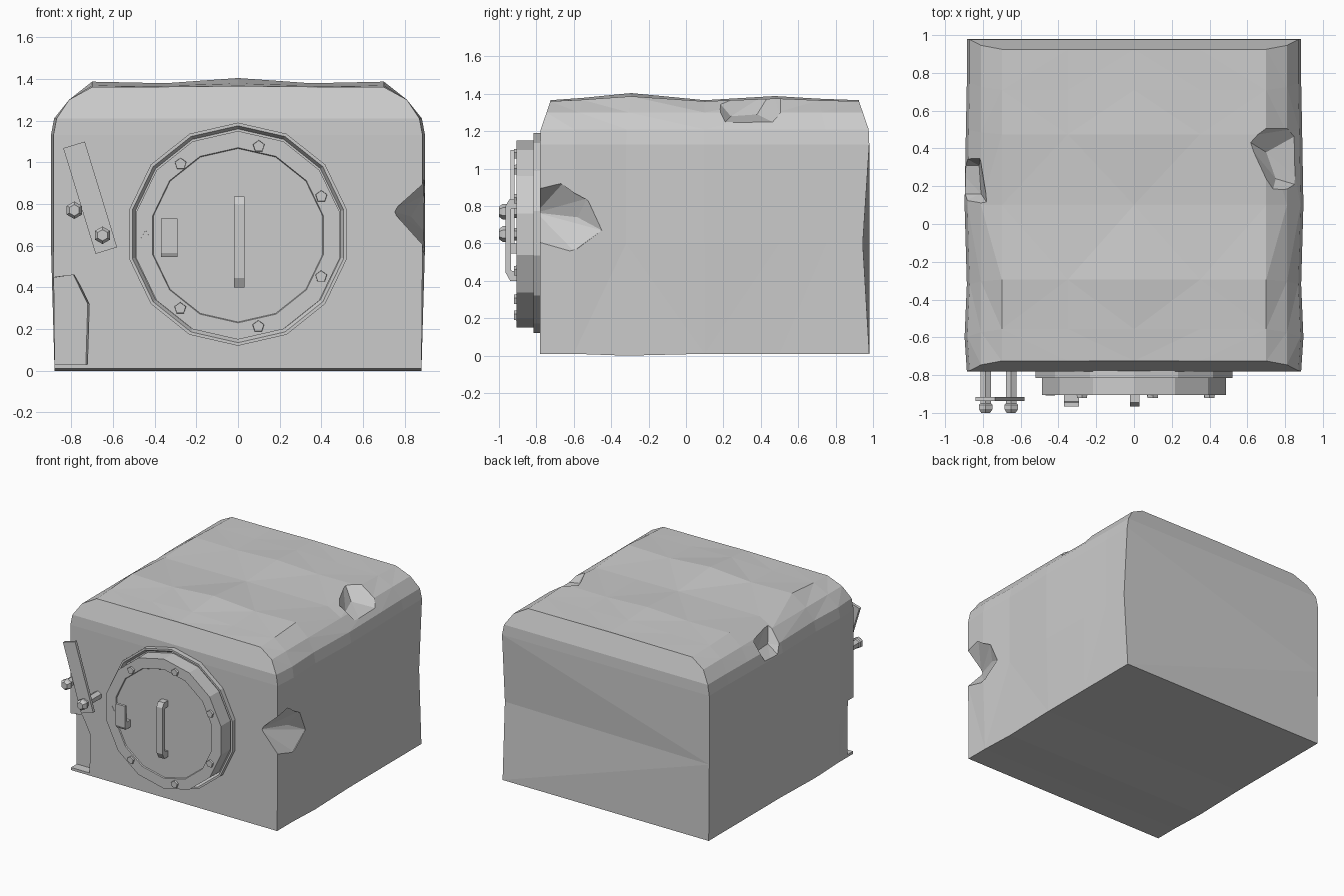
import bpy, bmesh, math
from mathutils import Vector, Matrix

if "Cube" in bpy.data.objects:
    bpy.data.objects.remove(bpy.data.objects["Cube"])

grey = bpy.data.materials.new("worn grey metal")
grey.diffuse_color = (0.6, 0.6, 0.6, 1)
grey.use_nodes = True
grey.node_tree.nodes["Principled BSDF"].inputs["Base Color"].default_value = grey.diffuse_color


def finish(name, bm):
    bmesh.ops.recalc_face_normals(bm, faces=bm.faces[:])
    me = bpy.data.meshes.new(name)
    bm.to_mesh(me)
    bm.free()
    ob = bpy.data.objects.new(name, me)
    bpy.context.collection.objects.link(ob)
    me.materials.append(grey)
    return ob


def lathe(name, cx, cz, prof, n, turn=0.0):
    """Turned part around a y axis; prof is a list of (radius, y)."""
    bm = bmesh.new()
    rings = []
    for r, y in prof:
        ring = []
        for i in range(n):
            a = turn + math.tau * i / n
            ring.append(bm.verts.new((cx + r * math.sin(a), y, cz + r * math.cos(a))))
        rings.append(ring)
    for a, b in zip(rings, rings[1:]):
        for i in range(n):
            j = (i + 1) % n
            bm.faces.new((a[i], a[j], b[j], b[i]))
    bm.faces.new(rings[0])
    bm.faces.new(rings[-1])
    return finish(name, bm)


def side_profile(name, x0, x1, pts):
    """Outline in (y, z) extruded along x."""
    bm = bmesh.new()
    f = bm.faces.new([bm.verts.new((x0, y, z)) for y, z in pts])
    ext = bmesh.ops.extrude_face_region(bm, geom=[f])
    bmesh.ops.translate(bm, vec=(x1 - x0, 0, 0),
                        verts=[g for g in ext["geom"] if isinstance(g, bmesh.types.BMVert)])
    return finish(name, bm)


def carve(target, pts):
    """Cut a convex dent, given by its hull points, out of the target."""
    bm = bmesh.new()
    for p in pts:
        bm.verts.new(p)
    bmesh.ops.convex_hull(bm, input=bm.verts[:])
    cutter = finish("dent_cutter", bm)
    cutter.hide_render = True
    mod = target.modifiers.new("dent", 'BOOLEAN')
    mod.operation, mod.solver, mod.object = 'DIFFERENCE', 'EXACT', cutter
    bpy.context.view_layer.objects.active = target
    bpy.ops.object.modifier_apply(modifier=mod.name)
    bpy.data.objects.remove(cutter)


# Body: chamfered section lofted along y, slightly beaten out of shape
half = [(0.88, 0.01), (0.885, 0.6), (0.885, 1.13), (0.87, 1.21), (0.81, 1.30), (0.70, 1.36), (0.35, 1.362)]
section = half + [(0, 1.366)] + [(-x, z) for x, z in reversed(half)]
rows = [-0.78, -0.6, -0.32, 0.1, 0.5, 0.75, 0.98]
top_wave = [0, 0.012, 0.038, 0.0, 0.022, 0.008, 0.0]
side_wave = [0, -0.012, 0.0, 0.012, -0.005, 0.0, 0.0]
bm = bmesh.new()
loft = []
for k, y0 in enumerate(rows):
    ring = []
    for i, (x, z) in enumerate(section):
        slope = 0.055 * max(0, min(1, (z - 1.2) / 0.16))
        t = (y0 + 0.78) / 1.76
        y = (-0.78 + slope) * (1 - t) + (0.98 - slope) * t
        if abs(x) < 0.5 and z > 1.3:
            z += top_wave[k] * (1 if x == 0 else 0.45)
        elif abs(x) == 0.70:
            z += top_wave[k] * 0.7
        elif abs(x) > 0.8 and 0.5 < z < 1.25:
            x += math.copysign(side_wave[k], x)
        if k == len(rows) - 1 and i == 1:
            y -= 0.035
        if k == 2 and z < 0.1:
            z = 0.0
        ring.append(bm.verts.new((x, y, z)))
    loft.append(ring)
n = len(section)
for a, b in zip(loft, loft[1:]):
    for i in range(n):
        j = (i + 1) % n
        bm.faces.new((a[i], a[j], b[j], b[i]))
for ring in (loft[0], loft[-1]):
    m = n // 2
    for i in range(m - 1):
        bm.faces.new((ring[i], ring[i + 1], ring[n - 2 - i], ring[n - 1 - i]))
    bm.faces.new((ring[m - 1], ring[m], ring[m + 1]))
bmesh.ops.triangulate(bm, faces=[f for f in bm.faces if len(f.verts) > 3])
body = finish("safe_body", bm)

# Dents: right front edge, top right edge, top left edge, torn lower left corner
carve(body, [(0.89, y, z) for y, z in ((-0.66, 0.92), (-0.53, 0.84), (-0.45, 0.67), (-0.6, 0.56))]
      + [(0.95, -0.9, 0.93), (0.95, -0.9, 0.56), (0.95, -0.42, 0.67), (0.745, -0.80, 0.765), (0.83, -0.58, 0.74)])
carve(body, [(0.57, 0.46, 1.42), (0.78, 0.62, 1.42), (0.72, 0.12, 1.42), (0.95, 0.18, 1.22),
             (0.95, 0.52, 1.22), (0.95, 0.6, 1.34), (0.95, 0.12, 1.36), (0.70, 0.38, 1.29), (0.75, 0.24, 1.28)])
carve(body, [(-0.95, 0.1, 1.2), (-0.95, 0.38, 1.2), (-0.95, 0.16, 1.1), (-0.95, 0.31, 1.1),
             (-0.77, 0.1, 1.36), (-0.81, 0.37, 1.36), (-0.81, 0.16, 1.2), (-0.82, 0.31, 1.2)])
tear = [(-0.95, 0.44), (-0.78, 0.46), (-0.70, 0.32), (-0.71, 0.03), (-0.95, 0.03)]
carve(body, [(x, -0.9, z) for x, z in tear] + [(-0.84 + (x + 0.84) * 0.85, -0.71, z) for x, z in tear])

# Round door frame and door, 14 sides
DZ = 0.655
lathe("door_frame", 0, DZ, [(0.535, -0.775), (0.535, -0.815), (0.52, -0.815), (0.505, -0.79)], 14)
lathe("door", 0, DZ - 0.005, [(0.50, -0.775), (0.50, -0.905), (0.42, -0.905), (0.416, -0.897)], 14)

# Bolts around the door, the left one broken off
for i in range(7):
    a = math.radians(13) + math.tau * i / 7
    broken = i == 5
    lathe("door_bolt_%d" % (i + 1), 0.443 * math.sin(a), 0.645 + 0.443 * math.cos(a),
          [(0.03, -0.9), (0.028, -0.907 if broken else -0.92)], 3 if broken else 5)

# Door pull handle and latch clip
side_profile("door_handle", -0.02, 0.03,
             [(-0.89, 0.40), (-0.94, 0.40), (-0.965, 0.445), (-0.965, 0.80), (-0.945, 0.835), (-0.89, 0.835),
              (-0.89, 0.79), (-0.935, 0.785), (-0.935, 0.455), (-0.89, 0.445)])
side_profile("latch_clip", -0.37, -0.29,
             [(-0.89, 0.545), (-0.955, 0.545), (-0.965, 0.565), (-0.965, 0.73), (-0.945, 0.73),
              (-0.94, 0.60), (-0.89, 0.60)])

# Tilted lever plate
bm = bmesh.new()
bmesh.ops.create_cube(bm, size=1, matrix=Matrix.Translation((-0.709, -0.927, 0.83))
                      @ Matrix.Rotation(math.radians(-17), 4, 'Y')
                      @ Matrix.Diagonal((0.108, 0.022, 0.53, 1)))
finish("lever_plate", bm)

# Posts with hex nuts
for name, x, z in (("outer_post", -0.785, 0.77), ("lever_post", -0.65, 0.65)):
    lathe(name, x, z, [(0.033, -0.77), (0.033, -0.95), (0.042, -0.958), (0.042, -0.98), (0.027, -1.0)], 6)
